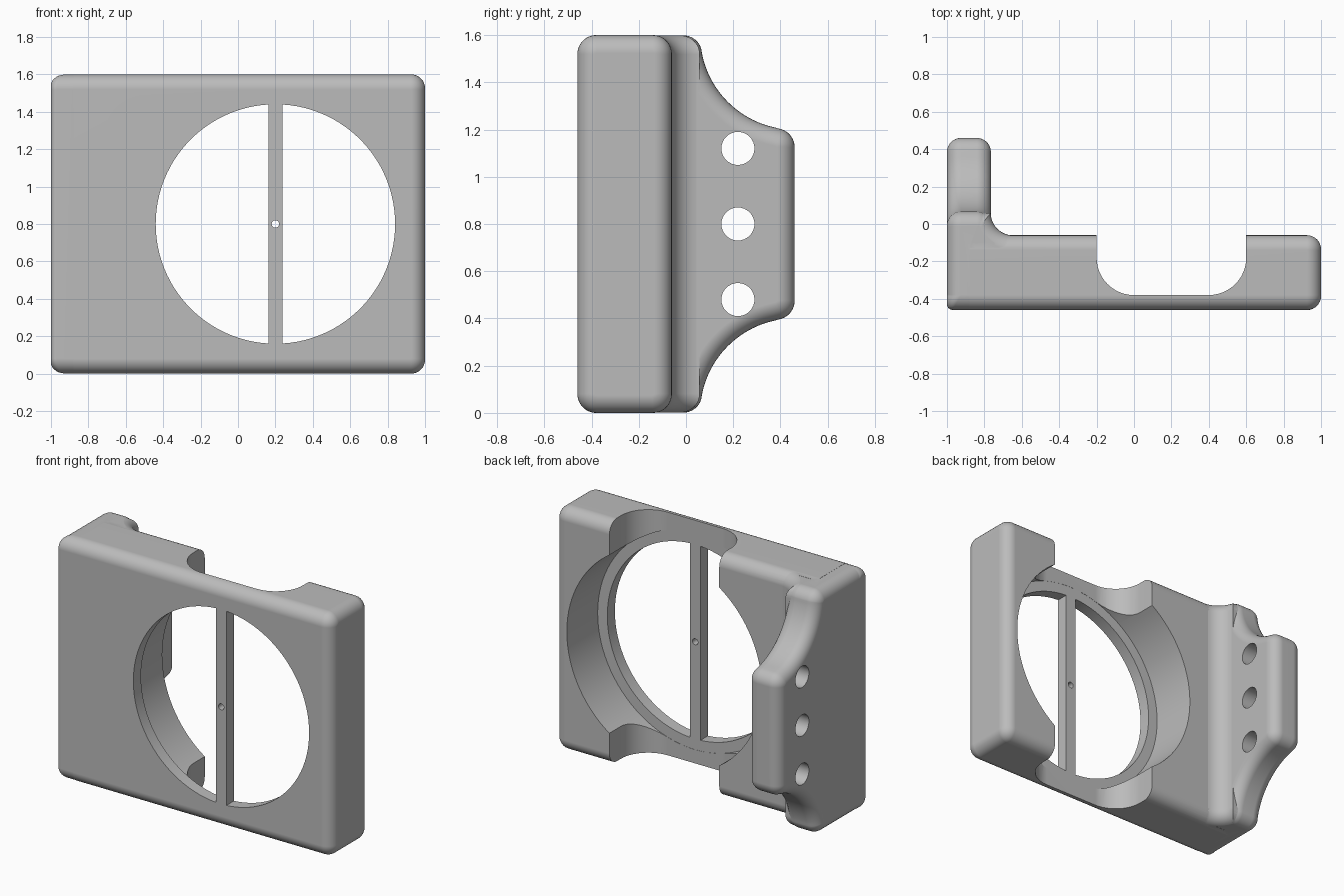
import bpy, bmesh
from math import sin, cos, radians, degrees, pi, acos
from mathutils import Vector

cube = bpy.data.objects.get("Cube")
if cube:
    bpy.data.objects.remove(cube, do_unlink=True)

grey = bpy.data.materials.new("plain grey")
grey.use_nodes = True
COLOUR = (0.5, 0.5, 0.5, 1)
grey.diffuse_color = COLOUR
grey.node_tree.nodes["Principled BSDF"].inputs["Base Color"].default_value = COLOUR

AXES = {"x": lambda d, u, v: (d, u, v),
        "y": lambda d, u, v: (u, d, v),
        "z": lambda d, u, v: (u, v, d)}
RIM = 0.075
CORNER = 0.08


def arc(cu, cv, r, start, end, n=12):
    """Points on an arc, angles in degrees."""
    angles = [radians(start + (end - start) * i / n) for i in range(n + 1)]
    return [(cu + r * cos(a), cv + r * sin(a)) for a in angles]


def circle(cu, cv, r, n):
    return arc(cu, cv, r, 0, 360, n)[:-1]


def inward_mitres(pts):
    """Offset direction of each corner for an inset of one unit."""
    area = sum(a.cross(b) for a, b in zip(pts, pts[1:] + pts[:1]))
    side = 1 if area > 0 else -1
    result = []
    for i, p in enumerate(pts):
        d1 = (p - pts[i - 1]).normalized()
        d2 = (pts[(i + 1) % len(pts)] - p).normalized()
        n1, n2 = (Vector((-d.y, d.x)) * side for d in (d1, d2))
        result.append((n1 + n2) / (1 + n1.dot(n2)))
    return result


def loft(name, axis, profile, lo, hi, rim_lo=0, rim_hi=0, soft=lambda rim, m: rim):
    """Extrude a profile along an axis, with rounded rims."""
    pts = [Vector(p) for p in profile]
    mitres = inward_mitres(pts)
    steps = 8
    rings = []
    for end, sign, rim in ((lo, 1, rim_lo), (hi, -1, rim_hi)):
        part = []
        for k in range(steps + 1 if rim else 1):
            t = k / steps * pi / 2
            ring = []
            for p, m in zip(pts, mitres):
                r = soft(rim, m) if rim else 0
                q = p + m * r * (1 - sin(t))
                ring.append(AXES[axis](end + sign * r * (1 - cos(t)), q.x, q.y))
            part.append(ring)
        rings += part if sign == 1 else part[::-1]
    bm = bmesh.new()
    loops = [[bm.verts.new(c) for c in ring] for ring in rings]
    n = len(pts)
    for a, b in zip(loops, loops[1:]):
        for i in range(n):
            j = (i + 1) % n
            bm.faces.new((a[i], a[j], b[j], b[i]))
    bm.faces.new(loops[0])
    bm.faces.new(loops[-1])
    bmesh.ops.recalc_face_normals(bm, faces=bm.faces)
    mesh = bpy.data.meshes.new(name)
    bm.to_mesh(mesh)
    bm.free()
    obj = bpy.data.objects.new(name, mesh)
    obj.data.materials.append(grey)
    bpy.context.collection.objects.link(obj)
    return obj


def combine(target, tool, operation):
    bpy.context.view_layer.objects.active = target
    mod = target.modifiers.new("combine", "BOOLEAN")
    mod.operation, mod.solver, mod.object = operation, "EXACT", tool
    bpy.ops.object.modifier_apply(modifier=mod.name)
    bpy.data.objects.remove(tool, do_unlink=True)


def mirrored(upper):
    """Close a side profile by mirroring it about mid height."""
    return upper + [(u, 1.6 - v) for u, v in reversed(upper)]


# Thick front plate
plate_side = mirrored(arc(-0.38, 1.52, CORNER, 180, 90) + arc(-0.14, 1.52, CORNER, 90, 0))
body = loft("holder_body", "x", plate_side, -0.88, 1, 0, RIM)

# Rear arm with scooped top and bottom; its front upright edge is crisper
arm_side = mirrored(arc(-0.379, 1.519, CORNER, 180, 90) + arc(-0.012, 1.519, CORNER, 90, 14)
                    + arc(0.46, 1.6, 0.4, 190.8, 258, 24) + arc(0.38, 1.125, CORNER, 78, 0))
arm = loft("arm", "x", arm_side, -1, -0.765, RIM, RIM,
           lambda rim, m: rim - 0.045 * min(1, max(0, m.x)))
combine(body, arm, "UNION")

# Concave fillet joining arm and plate, trimmed to the rounded back corner
fillet_plan = ([(-0.95, -0.25), (-0.5, -0.25), (-0.5, -0.061)]
               + arc(-0.645, 0.06, 0.121, 270, 180) + [(-0.766, 0.2), (-0.95, 0.2)])
fillet = loft("fillet", "z", fillet_plan, 0.001, 1.599, CORNER, CORNER)
trim_side = mirrored([(-0.4, 1.7)] + [(-0.1, 1.7), (-0.1, 1.598)]
                     + arc(-0.022, 1.518, CORNER, 90, 0))
combine(fillet, loft("trim", "x", trim_side, -1.2, -0.3), "INTERSECT")
combine(body, fillet, "UNION")

# Round pocket from the back and the channel across it
HX, HZ, HOLE = 0.2, 0.8, 0.64
combine(body, loft("pocket", "y", circle(HX, HZ, 0.71, 96), -0.381, 0.3), "DIFFERENCE")
channel = ([(-0.2, 0.2)] + arc(0, -0.18, 0.2, 180, 270)
           + arc(0.4, -0.18, 0.2, 270, 360) + [(0.6, 0.2)])
combine(body, loft("channel", "z", channel, -0.2, 1.8), "DIFFERENCE")

# Two half openings leave the upright bar, which has a pin hole
edge = degrees(acos(0.038 / HOLE))
for turn in (0, 180):
    half = arc(HX, HZ, HOLE, turn - edge, turn + edge, 48)
    combine(body, loft("opening", "y", half, -0.6, -0.2), "DIFFERENCE")
combine(body, loft("pin", "y", circle(HX, HZ, 0.02, 20), -0.6, -0.2), "DIFFERENCE")

# Three holes through the arm
for z in (0.48, 0.8, 1.12):
    combine(body, loft("arm_hole", "x", circle(0.22, z, 0.07, 32), -1.2, -0.6), "DIFFERENCE")

# Smooth shading with crisp edges and flat faces
bpy.ops.object.select_all(action="DESELECT")
body.select_set(True)
bpy.context.view_layer.objects.active = body
bpy.ops.object.shade_smooth_by_angle(angle=radians(30))
weighted = body.modifiers.new("flat faces", "WEIGHTED_NORMAL")
weighted.keep_sharp = True
